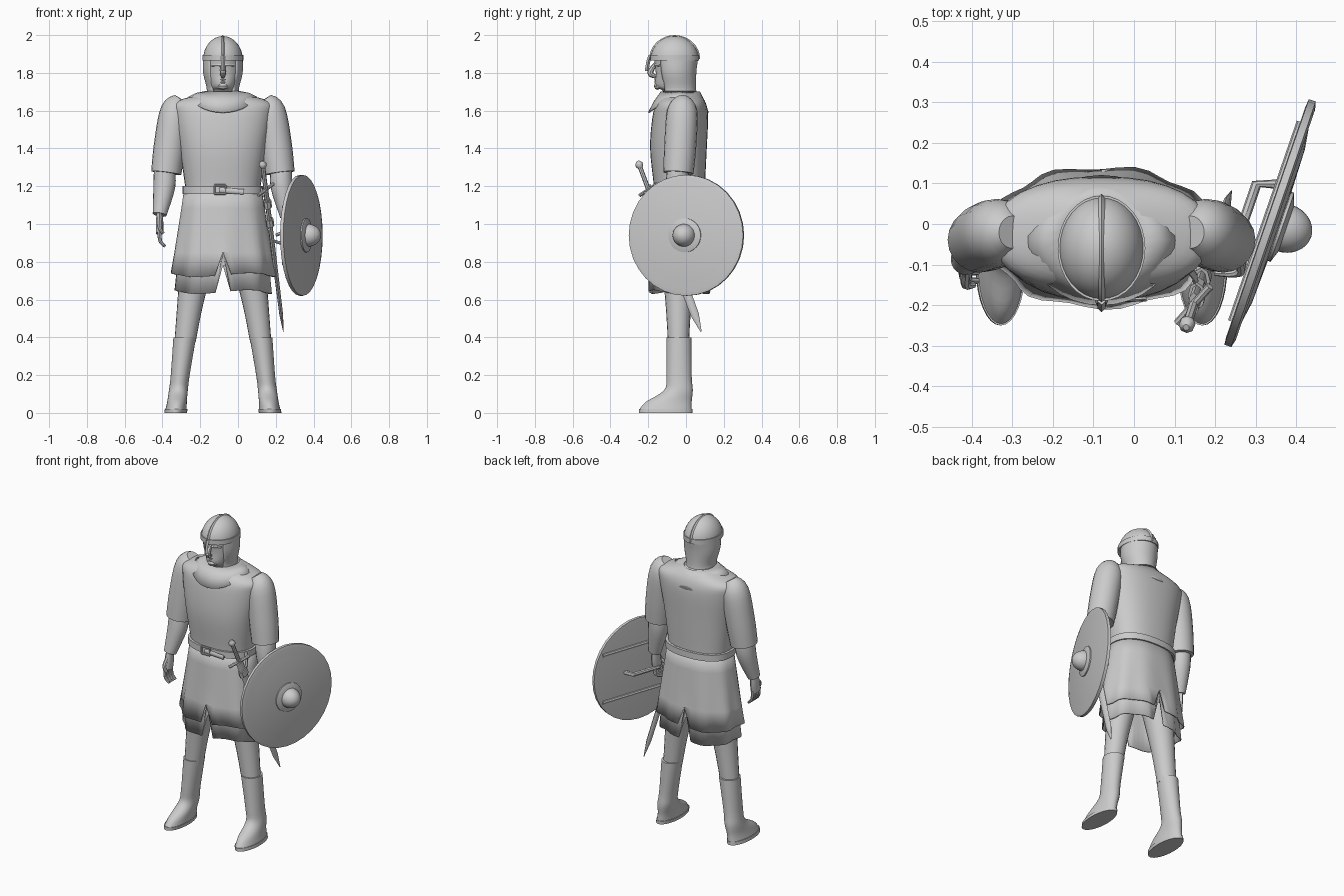
import bpy, bmesh
from math import sin, cos, pi, radians, copysign
from mathutils import Vector, Matrix

cube = bpy.data.objects.get("Cube")
if cube:
    bpy.data.objects.remove(cube)

grey = bpy.data.materials.new("plain_grey")
grey.use_nodes = True
grey.diffuse_color = (.6, .6, .6, 1)
grey.node_tree.nodes["Principled BSDF"].inputs["Base Color"].default_value = grey.diffuse_color

MIDDLE = -.08  # body centre line
HEAD_Y = -.06
WAIST = (.2, .135)  # half width, half depth


def skin(name, rows, closed=True, caps=True, thickness=0):
    """Join rows of points into one smooth-shaded surface."""
    bm = bmesh.new()
    verts = [[bm.verts.new(point) for point in row] for row in rows]
    count = len(verts[0])
    for upper, lower in zip(verts, verts[1:]):
        for i in range(count if closed else count - 1):
            j = (i + 1) % count
            bm.faces.new((upper[i], upper[j], lower[j], lower[i]))
    if caps:
        bm.faces.new(verts[0])
        bm.faces.new(verts[-1])
    bmesh.ops.recalc_face_normals(bm, faces=bm.faces)
    mesh = bpy.data.meshes.new(name)
    bm.to_mesh(mesh)
    bm.free()
    mesh.materials.append(grey)
    part = bpy.data.objects.new(name, mesh)
    bpy.context.collection.objects.link(part)
    bpy.ops.object.select_all(action='DESELECT')
    part.select_set(True)
    bpy.context.view_layer.objects.active = part
    bpy.ops.object.shade_smooth_by_angle(angle=radians(40))
    if thickness:
        solid = part.modifiers.new("thickness", 'SOLIDIFY')
        solid.thickness = thickness
        solid.offset = 0
    return part


def smooth(rows, steps=4):
    """Fill in rows along a flowing curve through the given ones."""
    result = []
    last = len(rows) - 1
    for k in range(last):
        around = rows[max(k - 1, 0)], rows[k], rows[k + 1], rows[min(k + 2, last)]
        for step in range(steps):
            t = step / steps
            result.append([b + t / 2 * (c - a + t * (2 * a - 5 * b + 4 * c - d + t * (3 * (b - c) + d - a)))
                           for a, b, c, d in zip(*around)])
    return result + [rows[last]]


def loft(name, rows, sides=32, power=1, opening=0, centre=lambda z: MIDDLE, shape=None, **options):
    """Level rings (z, y, half width, half depth), counted from the front."""
    grid = []
    for k, (z, y, width, depth) in enumerate(rows):
        ring = []
        for i in range(sides):
            turn = opening + 2 * (pi - opening) * i / (sides - 1 if opening else sides)
            across, along = sin(turn), -cos(turn)
            point = Vector((centre(z) + width * copysign(abs(across) ** power, across),
                            y + depth * copysign(abs(along) ** power, along), z))
            if shape:
                shape(point, k / (len(rows) - 1), i, turn)
            ring.append(point)
        grid.append(ring)
    return skin(name, grid, closed=not opening, **options)


def tube(name, path, radii, sides=8, flat=1, across=(1, 0, 0)):
    """Tapered tube; flat squeezes it in the across direction."""
    path = [Vector(point) for point in path]
    if not isinstance(radii, (list, tuple)):
        radii = [radii] * len(path)
    grid = []
    for k, (point, radius) in enumerate(zip(path, radii)):
        heading = (path[min(k + 1, len(path) - 1)] - path[max(k - 1, 0)]).normalized()
        u = Vector(across)
        u = (u - heading * u.dot(heading)).normalized()
        v = heading.cross(u)
        turns = [2 * pi * i / sides for i in range(sides)]
        grid.append([point + radius * (u * flat * cos(turn) + v * sin(turn)) for turn in turns])
    return skin(name, grid)


def flowing_tube(name, path, radii, **options):
    rows = smooth([(*point, radius) for point, radius in zip(path, radii)])
    return tube(name, [row[:3] for row in rows], [row[3] for row in rows], **options)


def dome(base, y, width, depth, height, steps=8):
    """Rings of a half ellipsoid, stopping just short of its tip."""
    angles = [pi / 2 * k / (steps + .1) for k in range(steps + 1)]
    return [(base + height * sin(a), y, width * cos(a), depth * cos(a)) for a in angles]


# Head, coif and face
loft("head", smooth([(1.62, -.03, .08, .08), (1.7, -.04, .07, .08), (1.73, HEAD_Y, .07, .1),
                     (1.8, HEAD_Y, .09, .1), (1.88, HEAD_Y, .09, .11)]))
loft("coif", smooth([(1.64, -.04, .12, .11), (1.7, -.04, .08, .09), (1.8, -.05, .1, .1),
                     (1.88, -.05, .1, .11)]), opening=.7, caps=False, thickness=.01)
flowing_tube("nose", [(MIDDLE, -.16, 1.85), (MIDDLE, -.19, 1.8), (MIDDLE, -.16, 1.78)], (.01, .016, .01))


def face_ridge(name, z, front, reach, radius):
    flowing_tube(name, [(MIDDLE - reach, front + .02, z), (MIDDLE, front, z), (MIDDLE + reach, front + .02, z)],
                 (radius / 2, radius, radius / 2), across=(0, 0, 1))


face_ridge("chin", 1.73, -.15, .03, .02)
face_ridge("lower_lip", 1.75, -.16, .03, .008)
face_ridge("upper_lip", 1.765, -.16, .03, .008)
face_ridge("brow", 1.84, -.16, .06, .01)

# Helmet with crest and nose guard
loft("helmet_dome", dome(1.87, HEAD_Y, .105, .127, .125))
loft("helmet_rim", [(z, HEAD_Y, .108, .13) for z in (1.865, 1.895)])
tube("helmet_crest", [(MIDDLE, HEAD_Y + .127 * cos(pi * k / 16), 1.872 + .12 * sin(pi * k / 16))
                      for k in range(17)], .008, sides=4)
tube("nose_guard", [(MIDDLE, -.19, 1.89), (MIDDLE, -.2, 1.86), (MIDDLE, -.208, 1.81)], .01, sides=4)

# Torso and neckline
loft("torso", smooth([(1.15, -.035, *WAIST), (1.2, -.035, *WAIST), (1.4, -.04, .23, .15), (1.57, -.03, .26, .147),
                      (1.64, -.025, .26, .13), (1.68, -.02, .15, .1), (1.7, -.02, .08, .08)]), power=.85)


def droop(point, fall, i, turn):
    point.z -= .08 * fall * abs(cos(turn)) ** 1.5


loft("collar", [(1.7, -.03, .09, .1), (1.69, -.035, .14, .13), (1.67, -.04, .18, .157)],
     shape=droop, caps=False, thickness=.008)


# Two skirt layers with folds, split at front and back
def folds(point, fall, i, turn):
    point.xy += (point.xy - Vector((MIDDLE, -.03))) * .035 * fall * sin(9 * turn + 1)
    if fall == 1:
        point.z = .85 if i % 24 == 0 else point.z + .01 * sin(3 * turn)


def skirt(name, hem, width, depth):
    steps = [k / 4 for k in range(5)]
    rows = [(1.2 + (hem - 1.2) * t, -.033, WAIST[0] + (width - WAIST[0]) * t, WAIST[1] + (depth - WAIST[1]) * t)
            for t in steps]
    loft(name, rows, sides=48, power=.9, shape=folds, caps=False, thickness=.006)


skirt("tunic_skirt", .73, .27, .17)
skirt("under_skirt", .64, .25, .16)

# Belt and buckle
loft("belt", [(z, -.033, .215, .15) for z in (1.16, 1.2)], power=.85)
left, right, low, high = -.125, -.065, 1.16, 1.205
for z in (low, high):
    tube("buckle_bar", [(left, -.19, z), (right, -.19, z)], .006, across=(0, 1, 0))
for x in (left, right):
    tube("buckle_side", [(x, -.19, low), (x, -.19, high)], .006)
tube("belt_tongue", [(-.1, -.19, 1.18), (.03, -.185, 1.17)], .014, flat=.4, across=(0, 1, 0))


def hand(tag, wrist, inward, curl):
    """Palm, four fingers and thumb, hanging down from the wrist."""
    def at(toward_body, back, drop):
        return wrist + Vector((inward * toward_body, back, -drop))
    flowing_tube(tag + "palm", [at(0, 0, -.02), at(0, -.01, .05), at(0, -.02, .1)], (.03, .04, .04), flat=.5)
    for k in range(4):
        back = .021 * k - .05
        flowing_tube(tag + "finger", [at(0, back, .09), at(curl / 3, back, .14), at(.02 + curl, back, .18 - curl)],
                     (.011, .01, .007))
    flowing_tube(tag + "thumb", [at(0, -.03, .03), at(0, -.06, .07), at(.01 + curl, -.06, .1)], (.013, .011, .008))


# Arms and legs, mirrored about the body centre
for side, tag in ((1, "left_"), (-1, "right_")):
    def limb(name, path, radii, **options):
        flowing_tube(tag + name, [(MIDDLE + side * x, y, z) for x, y, z in path], radii, sides=20, **options)

    def leg_line(z):
        return MIDDLE + side * (.25 - .12 * z)

    wrist = (.335, -.09, 1.05) if side < 0 else (.34, -.06, 1.04)
    limb("sleeve", [(.22, -.02, 1.66), (.25, -.02, 1.6), (.28, -.03, 1.42), (.3, -.04, 1.27)], (.04, .08, .085, .08))
    limb("forearm", [(.31, -.04, 1.3), (.31, -.05, 1.2), wrist], (.055, .058, .037))
    hand(tag, Vector((MIDDLE + side * wrist[0], *wrist[1:])), -side, .01 if side < 0 else .05)
    limb("thigh", [(.12, -.04, .9), (.17, -.04, .6), (.2, -.04, .38)], (.1, .07, .056))
    loft(tag + "boot", smooth([(.4, -.037, .06, .067), (.2, -.037, .05, .067), (.12, -.04, .05, .076),
                               (.06, -.09, .052, .12), (.02, -.108, .056, .138)]), centre=leg_line)
    loft(tag + "sole", [(z, -.108, .06, .142) for z in (0, .02)], centre=leg_line)

# Shield, turned slightly forwards
stand = (Matrix.Translation((.342, 0, .94)) @ Matrix.Rotation(radians(-19), 4, 'Z')
         @ Matrix.Rotation(pi / 2, 4, 'Y'))


def shield_disc(name, profile):
    loft(name, [(z, 0, r, r) for r, z in profile], centre=lambda z: 0).data.transform(stand)


def shield_bar(name, path):
    tube(name, path, .013, across=(1, 0, 0)).data.transform(stand)


shield_disc("shield_board", [(.02, 0), (.31, -.014), (.31, -.002), (.2, .015), (.02, .02)])
shield_disc("shield_rim", [(.3, -.018), (.32, -.016), (.32, .002), (.3, .007)])
shield_disc("boss_flange", [(.09, .01), (.09, .025), (.06, .035)])
loft("boss_dome", dome(.03, 0, .06, .06, .07), centre=lambda z: 0).data.transform(stand)
for height in (-.15, .15):
    shield_bar("shield_brace", [(height, -.26, -.014), (height, .26, -.014)])
shield_bar("shield_grip", [(0, -.12, -.01), (0, -.1, -.07), (0, .08, -.07), (0, .1, -.01)])

# Sword hanging from the belt
pommel, tip = Vector((.13, -.25, 1.32)), Vector((.24, .08, .43))


def sword_part(name, fractions, radii, **options):
    tube(name, [pommel.lerp(tip, f) for f in fractions], radii, **options)


sword_part("sword_pommel", (-.015, 0, .015, .03), (.008, .02, .02, .01))
sword_part("sword_grip", (0, .15), .012)
sword_part("scabbard", (.16, .5, .9, 1), (.03, .027, .022, .003), flat=.45)
for start in (.22, .33):
    sword_part("scabbard_band", (start, start + .04), .036, flat=.6)
guard, reach = pommel.lerp(tip, .155), Vector((.04, .045, .03))
tube("sword_guard", [guard - reach, guard + reach], .01, across=(0, 0, 1))
tube("scabbard_strap", [(.12, -.09, 1.19), (.15, -.13, 1.13), pommel.lerp(tip, .24)], .014, flat=.5)
